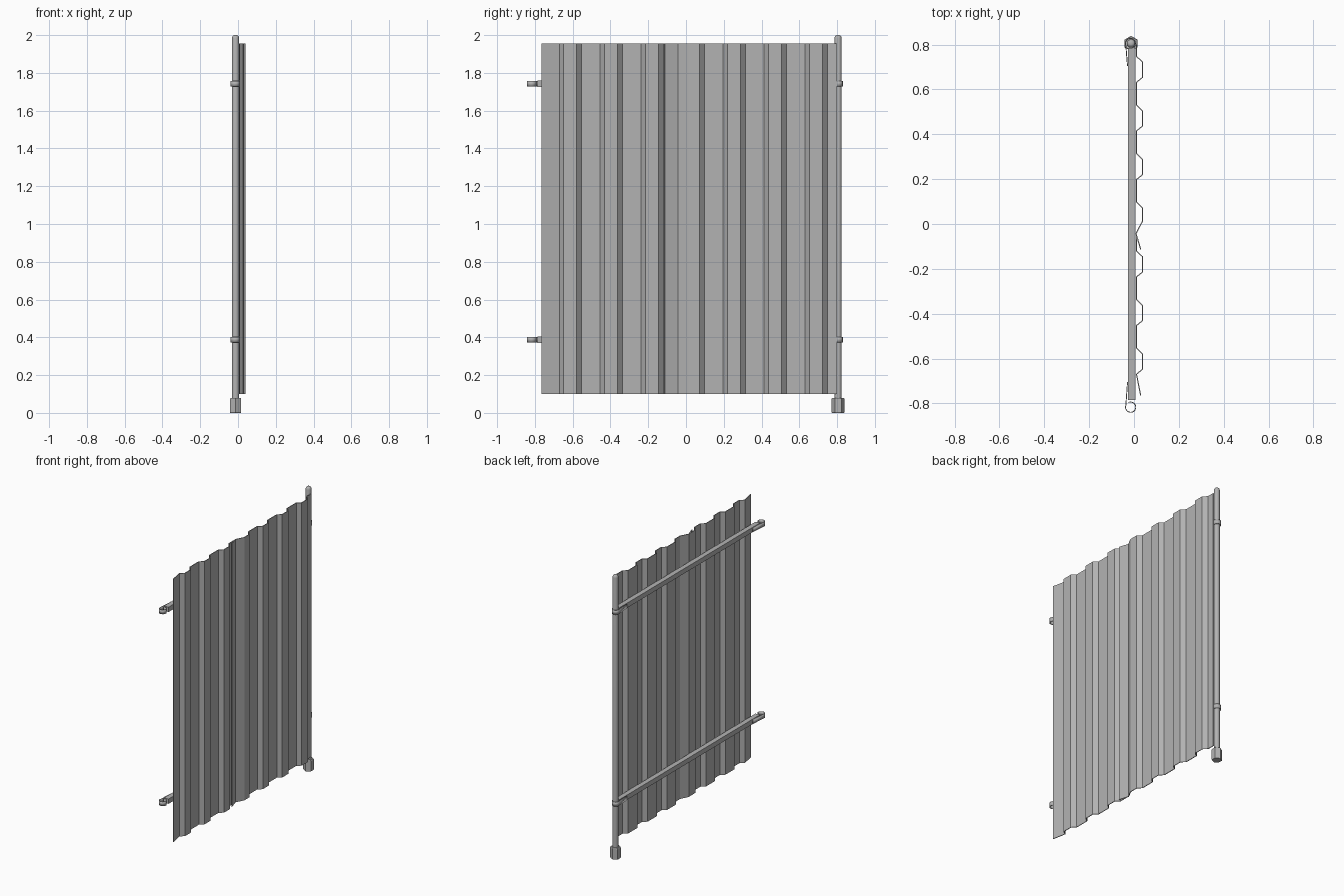
import bpy, bmesh
from math import cos, sin, radians, pi

cube = bpy.data.objects.get("Cube")
if cube:
    bpy.data.objects.remove(cube, do_unlink=True)

steel = bpy.data.materials.new("galvanised_grey")
steel.use_nodes = True
GREY = (0.45, 0.45, 0.45, 1)
steel.diffuse_color = GREY
steel.node_tree.nodes["Principled BSDF"].inputs["Base Color"].default_value = GREY

POST_X, POST_Y = -0.013, 0.805
RAIL_HEIGHTS = {"lower": 0.388, "upper": 1.742}


def add_mesh(name, bm):
    mesh = bpy.data.meshes.new(name)
    bm.normal_update()
    bm.to_mesh(mesh)
    bm.free()
    mesh.materials.append(steel)
    obj = bpy.data.objects.new(name, mesh)
    bpy.context.collection.objects.link(obj)
    return obj


def strip(name, path, z0, z1, thickness):
    """Upright band of sheet metal following a plan path."""
    bm = bmesh.new()
    columns = [(bm.verts.new((x, y, z0)), bm.verts.new((x, y, z1))) for x, y in path]
    for (a, b), (c, d) in zip(columns, columns[1:]):
        bm.faces.new((a, c, d, b))
    obj = add_mesh(name, bm)
    solid = obj.modifiers.new("Thickness", "SOLIDIFY")
    solid.thickness = thickness
    solid.offset = 0
    return obj


def lathe(name, profile, sides, turn=0.0):
    """Stack of rings around the post axis, capped at both ends."""
    bm = bmesh.new()
    rings = []
    for r, z in profile:
        angles = [turn + 2 * pi * i / sides for i in range(sides)]
        rings.append([bm.verts.new((POST_X + r * cos(a), POST_Y + r * sin(a), z)) for a in angles])
    for low, high in zip(rings, rings[1:]):
        for i in range(sides):
            j = (i + 1) % sides
            bm.faces.new((low[i], low[j], high[j], high[i]))
    bm.faces.new(rings[0][::-1])
    bm.faces.new(rings[-1])
    return add_mesh(name, bm)


def smooth(obj):
    bpy.ops.object.select_all(action="DESELECT")
    obj.select_set(True)
    bpy.context.view_layer.objects.active = obj
    bpy.ops.object.shade_smooth_by_angle(angle=radians(35))


# Post with rounded top, standing in a hexagonal foot
post = lathe("post", [(0.019, 0.04), (0.019, 1.982), (0.017, 1.992), (0.012, 1.998), (0.005, 2.0)], 16)
smooth(post)
lathe("post_foot", [(0.032, 0), (0.034, 0.004), (0.034, 0.074), (0.031, 0.08)], 6, pi / 2)

# Corrugated sheets: trapezoid ribs and a flared edge
VALLEY, RIDGE = 0.011, 0.038


def corrugation(start, rib_centres, tail):
    path = [(VALLEY, start)]
    for c in rib_centres:
        path += [(VALLEY, c + 0.06), (RIDGE, c + 0.034), (RIDGE, c - 0.034), (VALLEY, c - 0.056)]
    return path + tail


back_path = corrugation(0.80, [0.688, 0.471, 0.254], [
    (VALLEY, 0.098), (RIDGE, 0.071), (RIDGE, 0.013), (0.009, -0.043), (0.03, -0.113)])
front_path = corrugation(-0.05, [-0.18, -0.397, -0.614], [(0.03, -0.765)])
for name, path in (("back_sheet", back_path), ("front_sheet", front_path)):
    strip(name, path, 0.10, 1.956, 0.005)

# Rails, each with a hooked strap at both ends
for level, z in RAIL_HEIGHTS.items():
    bm = bmesh.new()
    bmesh.ops.create_cube(bm, size=1)
    for v in bm.verts:
        v.co = (-0.010 + v.co.x * 0.034, v.co.y * 1.57, z + v.co.z * 0.034)
    add_mesh(level + "_rail", bm)

    for end, side in (("front", -1), ("back", 1)):
        hook_y = 0.817 if side < 0 else POST_Y
        path = [(-0.029, 0.705), (-0.036, hook_y - 0.012)]
        for i in range(15):
            a = radians(180 - i * 21)
            path.append((POST_X - 0.002 + 0.023 * cos(a), hook_y + 0.023 * sin(a)))
        band = [(x, side * y) for x, y in path]
        smooth(strip(f"{level}_{end}_strap", band, z - 0.015, z + 0.015, 0.004))
